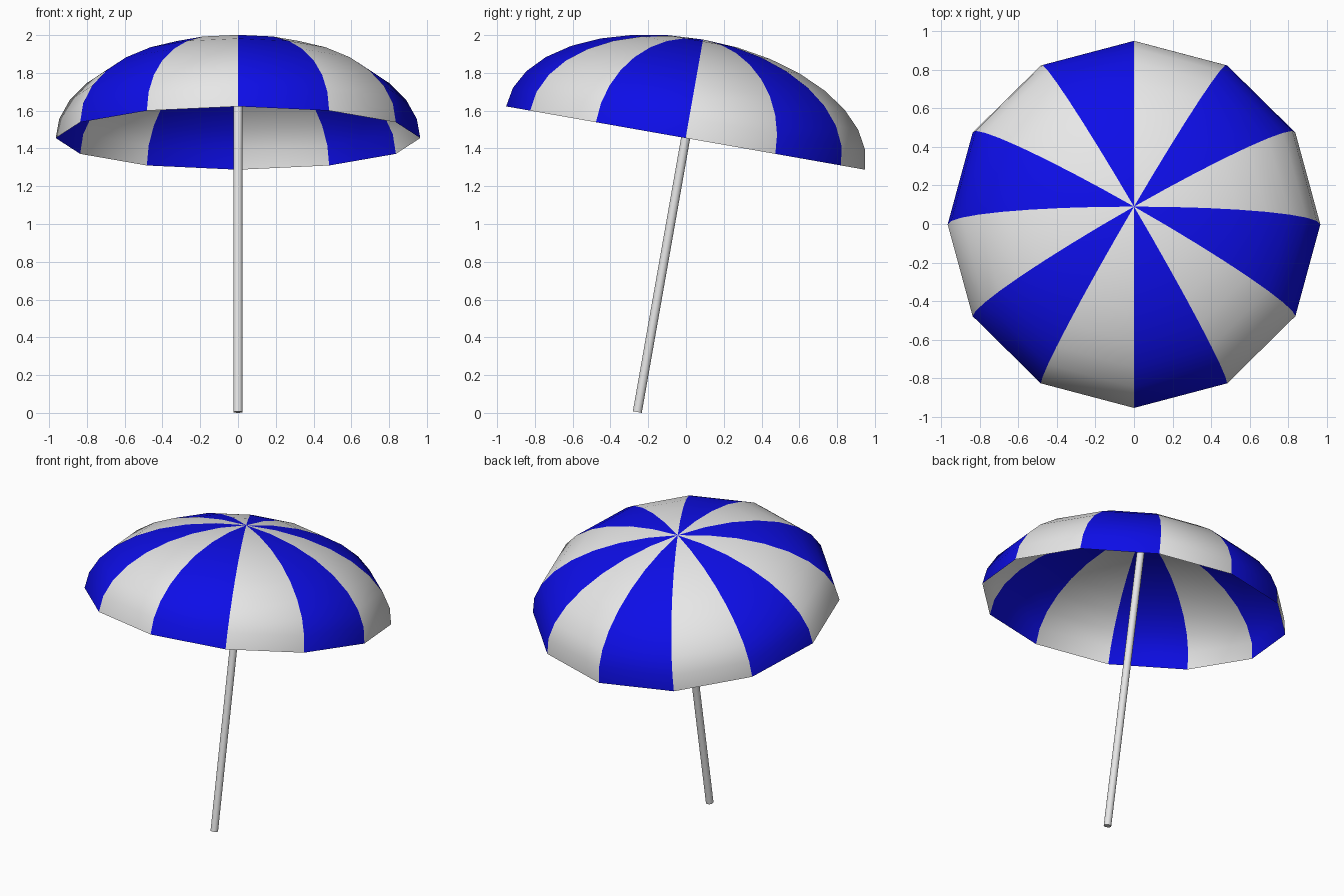
import bpy, bmesh
from math import sin, cos, pi, radians
from mathutils import Matrix, Vector

cube = bpy.data.objects.get("Cube")
if cube:
    bpy.data.objects.remove(cube, do_unlink=True)

PANELS, RINGS = 12, 8
RADIUS, HEIGHT = 0.965, 0.53
POLE_RADIUS, POLE_BELOW, POLE_ABOVE = 0.024, 1.473, 0.52

# The whole parasol leans backwards around the centre of the canopy rim
LEAN = Matrix.Translation((0, -0.002, 1.455)) @ Matrix.Rotation(radians(-10), 4, 'X')


def make_material(name, colour):
    mat = bpy.data.materials.new(name)
    mat.use_nodes = True
    mat.diffuse_color = colour
    mat.node_tree.nodes["Principled BSDF"].inputs["Base Color"].default_value = colour
    return mat


def make_object(name, bm, materials):
    mesh = bpy.data.meshes.new(name)
    bm.to_mesh(mesh)
    bm.free()
    for mat in materials:
        mesh.materials.append(mat)
    obj = bpy.data.objects.new(name, mesh)
    bpy.context.collection.objects.link(obj)
    obj.matrix_world = LEAN
    bpy.ops.object.select_all(action='DESELECT')
    obj.select_set(True)
    bpy.context.view_layer.objects.active = obj
    bpy.ops.object.shade_smooth_by_angle(angle=radians(45))
    return obj


white = make_material("soft white", (0.8, 0.8, 0.8, 1))
blue = make_material("bright blue", (0.004, 0.004, 0.8, 1))

# Canopy: a thin twelve-sided half ellipsoid with alternating panels
bm = bmesh.new()
rings = []
for j in range(RINGS):
    a = pi / 2 * j / RINGS
    rings.append([bm.verts.new((RADIUS * cos(a) * cos(2 * pi * i / PANELS),
                                RADIUS * cos(a) * sin(2 * pi * i / PANELS),
                                HEIGHT * sin(a))) for i in range(PANELS)])
apex = bm.verts.new((0, 0, HEIGHT))
for i in range(PANELS):
    k = (i + 1) % PANELS
    panel = [bm.faces.new((low[i], low[k], high[k], high[i]))
             for low, high in zip(rings, rings[1:])]
    panel.append(bm.faces.new((rings[-1][i], rings[-1][k], apex)))
    for face in panel:
        face.material_index = i % 2
make_object("canopy", bm, [white, blue])

# Pole: a straight cylinder from the ground to just under the apex
bm = bmesh.new()
bmesh.ops.create_cone(bm, cap_ends=True, segments=16,
                      radius1=POLE_RADIUS, radius2=POLE_RADIUS,
                      depth=POLE_BELOW + POLE_ABOVE)
bmesh.ops.translate(bm, verts=bm.verts,
                    vec=Vector((0, 0, (POLE_ABOVE - POLE_BELOW) / 2)))
make_object("pole", bm, [white])
